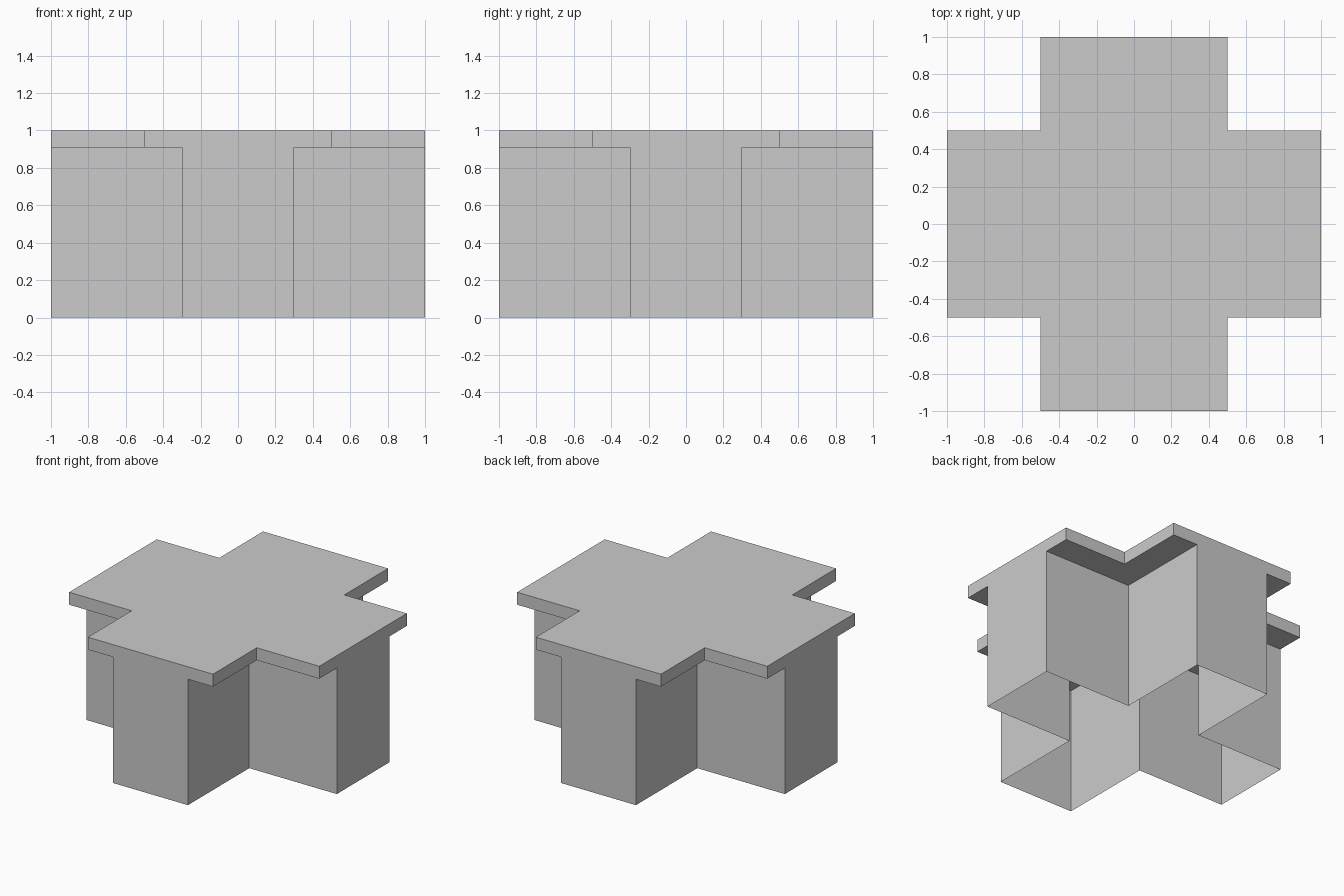
import bpy
import bmesh

cube = bpy.data.objects.get("Cube")
if cube:
    bpy.data.objects.remove(cube, do_unlink=True)

ARM = 1.0          # reach of every arm
UNDERSIDE = 0.91   # underside of the slab
TOP = 1.0

grey = bpy.data.materials.new("plain grey")
grey.use_nodes = True
colour = (0.6, 0.6, 0.6, 1)
grey.diffuse_color = colour
grey.node_tree.nodes["Principled BSDF"].inputs["Base Color"].default_value = colour


def cross_outline(w):
    """Counter-clockwise plus shape with arms of half width w."""
    quarter = [(ARM, -w), (ARM, w), (w, w)]
    points = []
    for _ in range(4):
        points += quarter
        quarter = [(-y, x) for x, y in quarter]
    return points


def extruded_cross(name, w, low, high, capped):
    bm = bmesh.new()
    rings = [[bm.verts.new((x, y, z)) for x, y in cross_outline(w)]
             for z in (low, high)]
    bottom, top = rings
    n = len(bottom)
    for i in range(n):
        j = (i + 1) % n
        bm.faces.new((bottom[i], bottom[j], top[j], top[i]))
    if capped:
        bm.faces.new(top)
        bm.faces.new(bottom[::-1])
    mesh = bpy.data.meshes.new(name)
    bm.to_mesh(mesh)
    bm.free()
    mesh.materials.append(grey)
    obj = bpy.data.objects.new(name, mesh)
    bpy.context.collection.objects.link(obj)
    return obj


# Wide closed slab on thin walls that are open underneath
extruded_cross("top_slab", 0.5, UNDERSIDE, TOP, True)
extruded_cross("base_walls", 0.3, 0.0, UNDERSIDE, False)
